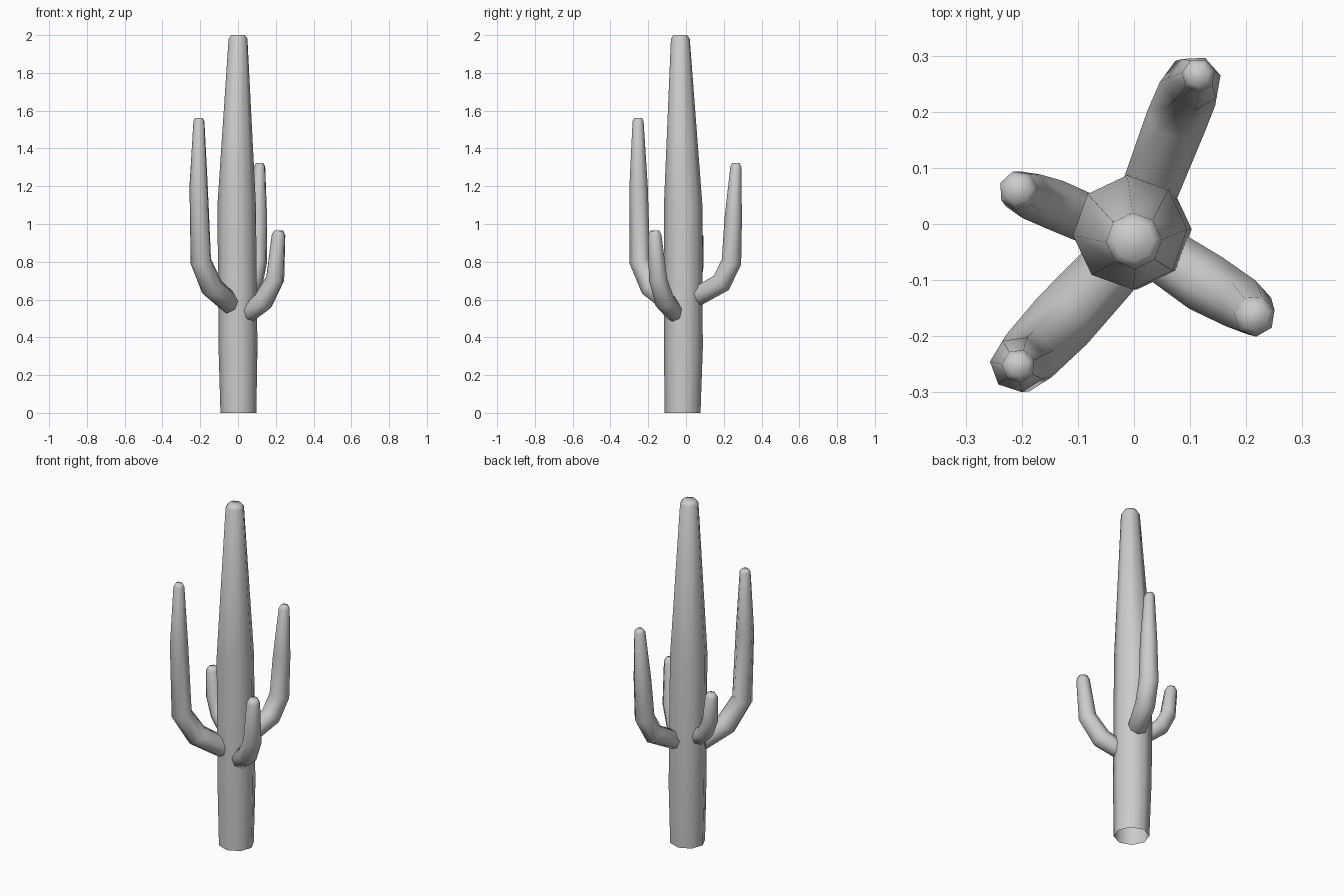
import bpy
import bmesh
import math
from mathutils import Vector

cube = bpy.data.objects.get("Cube")
if cube:
    bpy.data.objects.remove(cube)

GREY = (0.6, 0.6, 0.6, 1)
mat = bpy.data.materials.new("plain grey")
mat.use_nodes = True
mat.diffuse_color = GREY
mat.node_tree.nodes["Principled BSDF"].inputs["Base Color"].default_value = GREY


def stem(name, path, sides, turn=0, flat=False, cap_base=True):
    """Skin a list of (x, y, z, radius) with rings of the given side count."""
    bm = bmesh.new()
    pts = [Vector(p[:3]) for p in path]
    steps = [(b - a).normalized() for a, b in zip(pts, pts[1:])]
    out = Vector((pts[-1].x - pts[0].x, pts[-1].y - pts[0].y, 0))
    side = Vector((0, 1, 0)) if flat else Vector((-out.y, out.x, 0)).normalized()
    rings = []
    for i, (p, row) in enumerate(zip(pts, path)):
        # each ring lies across the average of its two neighbouring steps
        axis = (steps[max(i - 1, 0)] + steps[min(i, len(steps) - 1)]).normalized()
        if flat:
            axis = Vector((0, 0, 1))
        u = side.cross(axis).normalized()
        v = axis.cross(u)
        ring = []
        for k in range(sides):
            a = turn + math.tau * k / sides
            ring.append(bm.verts.new(p + row[3] * (u * math.cos(a) + v * math.sin(a))))
        rings.append(ring)
    for low, high in zip(rings, rings[1:]):
        for k in range(sides):
            n = (k + 1) % sides
            bm.faces.new((low[k], low[n], high[n], high[k]))
    bm.faces.new(rings[-1])
    if cap_base:
        bm.faces.new(rings[0][::-1])
    for f in bm.faces:
        f.smooth = True
    bmesh.ops.recalc_face_normals(bm, faces=bm.faces)
    mesh = bpy.data.meshes.new(name)
    bm.to_mesh(mesh)
    bm.free()
    mesh.materials.append(mat)
    obj = bpy.data.objects.new(name, mesh)
    bpy.context.collection.objects.link(obj)


# Trunk: open underneath, narrowing to a small blunt top
stem("trunk", [
    (0.002, -0.018, 0, 0.095), (0.0, -0.014, 0.34, 0.103),
    (-0.007, -0.015, 1.1, 0.102), (0, -0.03, 1.98, 0.05),
    (0, -0.03, 2.0, 0.036)], 8, turn=0.05, flat=True, cap_base=False)

# Arms: out from the trunk, then bending upward
arms = {
    "front_right_arm": [
        (-0.02, -0.06, 0.57, 0.035), (-0.045, -0.083, 0.58, 0.058),
        (-0.135, -0.18, 0.66, 0.062), (-0.195, -0.243, 0.8, 0.057),
        (-0.207, -0.25, 1.2, 0.05), (-0.206, -0.253, 1.545, 0.03),
        (-0.206, -0.253, 1.562, 0.02)],
    "front_left_arm": [
        (0.04, -0.045, 0.525, 0.035), (0.06, -0.06, 0.53, 0.052),
        (0.135, -0.11, 0.59, 0.056), (0.198, -0.147, 0.71, 0.05),
        (0.215, -0.164, 0.94, 0.037), (0.216, -0.165, 0.965, 0.025)],
    "back_left_arm": [
        (0.02, 0.04, 0.61, 0.035), (0.03, 0.065, 0.62, 0.052),
        (0.078, 0.19, 0.69, 0.056), (0.1, 0.243, 0.8, 0.055),
        (0.108, 0.252, 1.03, 0.048), (0.115, 0.265, 1.305, 0.03),
        (0.115, 0.265, 1.322, 0.02)],
    "back_right_arm": [
        (-0.07, 0.005, 0.64, 0.035), (-0.09, 0.012, 0.65, 0.045),
        (-0.15, 0.038, 0.7, 0.046), (-0.192, 0.053, 0.79, 0.043),
        (-0.206, 0.06, 0.935, 0.035), (-0.207, 0.06, 0.955, 0.023)],
}
for name, path in arms.items():
    stem(name, path, 7)
